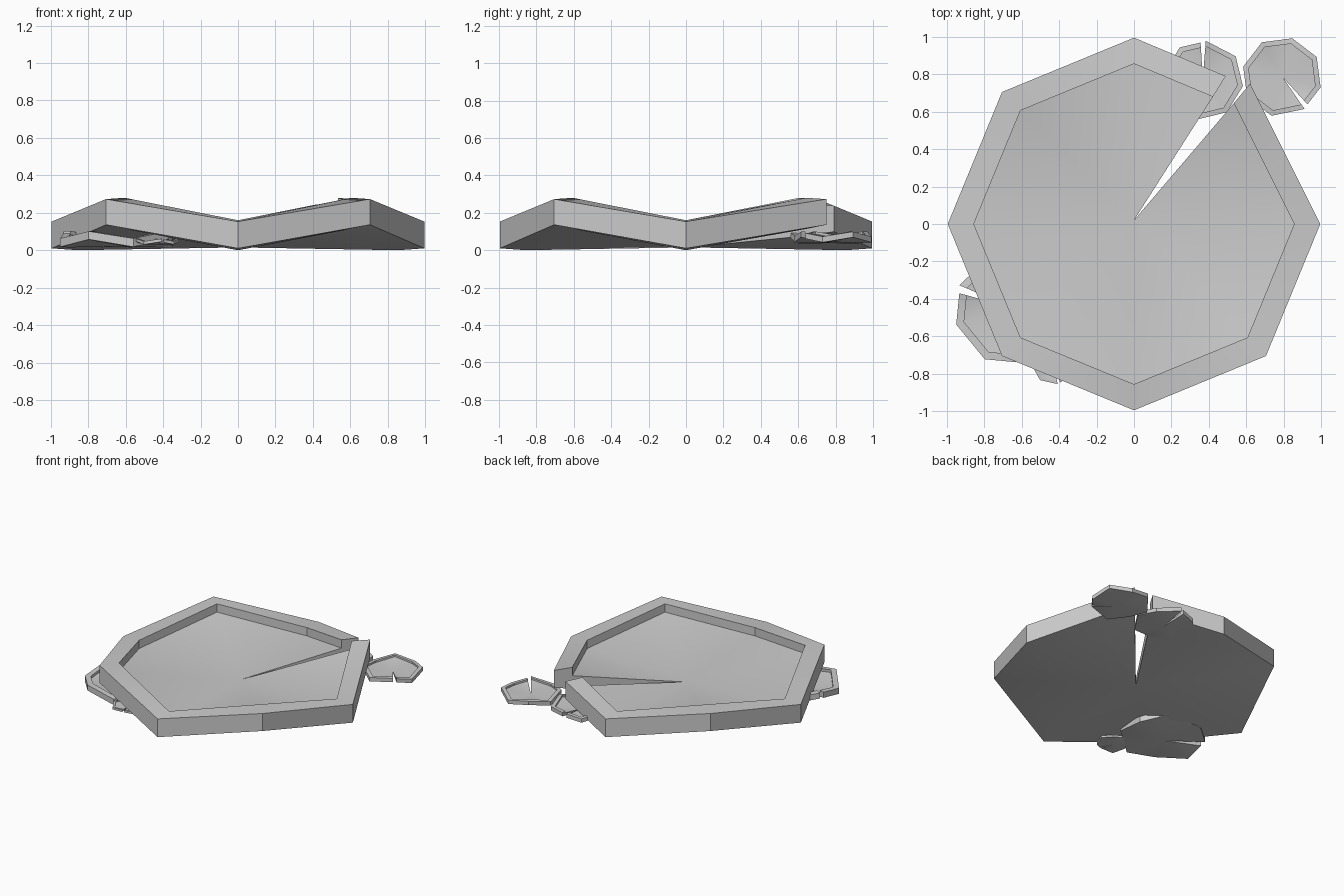
import bpy
import bmesh
import math

if "Cube" in bpy.data.objects:
    bpy.data.objects.remove(bpy.data.objects["Cube"])

# Outline of a leaf, running counter-clockwise from one notch lip to the other:
# x, y, lift of the wavy edge
D = 0.705
OUTLINE = [
    (0.62, 0.75, 0.12), (0.995, 0, 0), (D, -D, 0.12), (0, -0.995, 0),
    (-D, -D, 0.12), (-0.995, 0, 0), (-D, D, 0.12), (0, 0.995, 0),
    (0.49, 0.79, 0.085),
]
# Cross-section from floor, over the raised rim, to the underside:
# radial scale, base height, share of the wave
SECTION = [
    (0.86, 0.095, 1.0), (0.86, 0.160, 1.0), (1.0, 0.153, 1.0),
    (1.0, 0.010, 1.05), (0.86, 0.000, 0.95),
]


def lily_pad(name, x, y, z, radius, turn):
    bm = bmesh.new()
    top = bm.verts.new((0, 0.02, 0.07))
    bottom = bm.verts.new((0, 0.02, 0.015))
    rings = [[bm.verts.new((px * s, py * s, h + w * k)) for px, py, w in OUTLINE]
             for s, h, k in SECTION]
    for i in range(len(OUTLINE) - 1):
        # recessed floor and underside
        bm.faces.new((top, rings[0][i], rings[0][i + 1]))
        bm.faces.new((bottom, rings[-1][i + 1], rings[-1][i]))
        # rim walls
        for a, b in zip(rings, rings[1:]):
            bm.faces.new((a[i], b[i], b[i + 1], a[i + 1]))
    # cut walls of the notch
    for i in (0, -1):
        bm.faces.new([top] + [r[i] for r in rings] + [bottom])
    bmesh.ops.recalc_face_normals(bm, faces=bm.faces)
    mesh = bpy.data.meshes.new(name)
    bm.to_mesh(mesh)
    bm.free()
    ob = bpy.data.objects.new(name, mesh)
    bpy.context.collection.objects.link(ob)
    ob.location = (x, y, z)
    ob.scale = (radius,) * 3
    ob.rotation_euler.z = math.radians(turn)
    bpy.ops.object.select_all(action='DESELECT')
    ob.select_set(True)
    bpy.context.view_layer.objects.active = ob
    bpy.ops.object.shade_smooth_by_angle(angle=math.radians(30))
    return ob


# Large leaf and the smaller leaves around its edge
lily_pad("large_leaf", 0, 0, 0, 1.0, 0)
lily_pad("back_right_leaf", 0.79, 0.785, 0.04, 0.215, -105)
lily_pad("back_leaf", 0.37, 0.77, 0.035, 0.215, 36)
lily_pad("front_left_leaf", -0.65, -0.445, 0.015, 0.315, 107)
lily_pad("front_tiny_leaf", -0.43, -0.745, 0.03, 0.115, -129)
